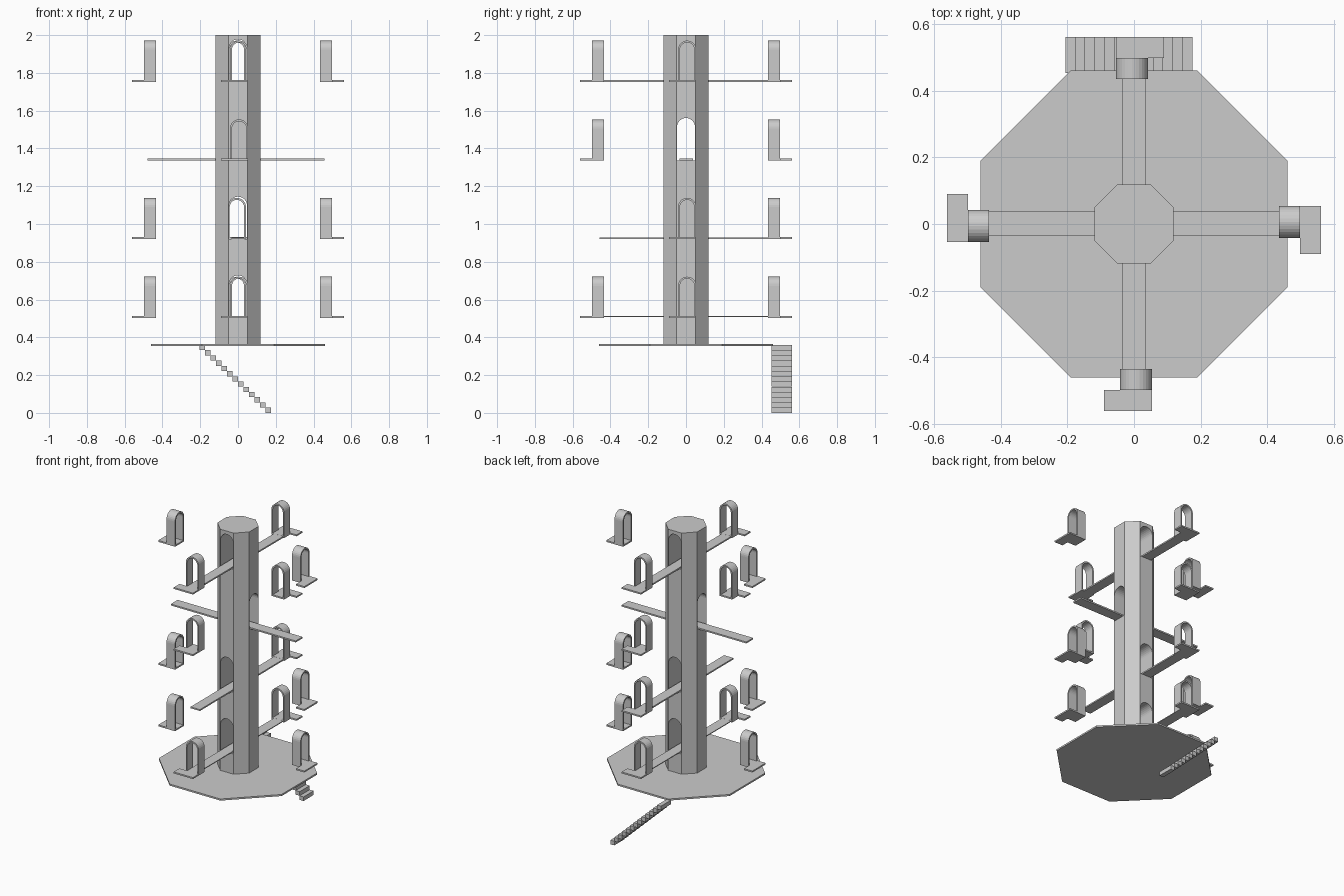
import bpy, bmesh, math
from mathutils import Matrix

if "Cube" in bpy.data.objects:
    bpy.data.objects.remove(bpy.data.objects["Cube"])

stone = bpy.data.materials.new("grey stone")
stone.diffuse_color = (0.6, 0.6, 0.6, 1)
stone.use_nodes = True
stone.node_tree.nodes["Principled BSDF"].inputs["Base Color"].default_value = stone.diffuse_color

LEVELS = [0.513, 0.93, 1.346, 1.763]   # walking surfaces
SLAB = 0.01


def finish(name, bm):
    bmesh.ops.recalc_face_normals(bm, faces=bm.faces)
    mesh = bpy.data.meshes.new(name)
    bm.to_mesh(mesh)
    bm.free()
    mesh.materials.append(stone)
    obj = bpy.data.objects.new(name, mesh)
    bpy.context.collection.objects.link(obj)
    return obj


def add_prism(bm, points, offset):
    """Extrude a closed 3D outline along an offset vector."""
    face = bm.faces.new([bm.verts.new(p) for p in points])
    ext = bmesh.ops.extrude_face_region(bm, geom=[face])
    moved = [g for g in ext["geom"] if isinstance(g, bmesh.types.BMVert)]
    bmesh.ops.translate(bm, verts=moved, vec=offset)


def add_box(bm, x0, x1, y0, y1, z0, z1):
    add_prism(bm, [(x0, y0, z0), (x1, y0, z0), (x1, y1, z0), (x0, y1, z0)],
              (0, 0, z1 - z0))


def arch_points(cx, half, z0, top, y, steps=14):
    """Round-headed outline in the xz plane, from right foot to left foot."""
    spring = top - half
    pts = [(cx + half, y, z0)]
    for i in range(steps + 1):
        a = math.pi * i / steps
        pts.append((cx + half * math.cos(a), y, spring + half * math.sin(a)))
    pts.append((cx - half, y, z0))
    return pts


def octagon(name, r, c, z0, z1):
    bm = bmesh.new()
    pts = [(r, -c), (r, c), (c, r), (-c, r), (-r, c), (-r, -c), (-c, -r), (c, -r)]
    add_prism(bm, [(x, y, z0) for x, y in pts], (0, 0, z1 - z0))
    return finish(name, bm)


# Base plate and central column
octagon("base_plate", 0.46, 0.19, 0.355, 0.366)
column = octagon("column", 0.119, 0.05, 0.36, 2.0)

# Arched tunnels through the column; the third level runs sideways
for i, z in enumerate(LEVELS):
    bm = bmesh.new()
    add_prism(bm, arch_points(0, 0.0475, z - SLAB, z + 0.215, -0.3), (0, 0.6, 0))
    if i == 2:
        bm.transform(Matrix.Rotation(math.pi / 2, 4, 'Z'))
    cutter = finish("tunnel_cutter", bm)
    cutter.hide_render = True
    mod = column.modifiers.new("tunnel", 'BOOLEAN')
    mod.operation = 'DIFFERENCE'
    mod.solver = 'EXACT'
    mod.object = cutter
    bpy.context.view_layer.objects.active = column
    bpy.ops.object.modifier_apply(modifier=mod.name)
    bpy.data.objects.remove(cutter)

# Bridges passing through the tunnels
for i, z in enumerate(LEVELS):
    bm = bmesh.new()
    if i == 2:
        add_box(bm, -0.479, 0.457, -0.035, 0.038, z - SLAB, z)
    else:
        thick = 0.006 if i == 0 else SLAB
        add_box(bm, -0.035, 0.035, -0.458, 0.458, z - thick, z - 0.0005)
    finish("bridge", bm)


def doorway(name, z, turn):
    """Arched doorway with its landing, turned about the column."""
    cx, half, wall = 0.006, 0.048, 0.010
    top = z + 0.208
    bm = bmesh.new()
    # hollow arch shell
    outer = arch_points(cx, half, z - SLAB, top, -0.498)
    inner = arch_points(cx, half - wall, z - SLAB, top - wall, -0.498)
    add_prism(bm, outer + inner[::-1], (0, 0.064, 0))
    # threshold and offset landing
    add_box(bm, cx - half + wall, cx + half - wall, -0.498, -0.434, z - SLAB, z)
    add_box(bm, -0.09, 0.054, -0.56, -0.498, z - SLAB, z)
    bm.transform(Matrix.Rotation(turn * math.pi / 2, 4, 'Z'))
    finish(name, bm)


SIDES = {"front": (0, (0, 2, 3)), "right": (1, (0, 1, 3)),
         "back": (2, (0, 1, 2, 3)), "left": (3, (0, 1, 3))}
for side, (turn, floors) in SIDES.items():
    for f in floors:
        doorway(side + "_doorway", LEVELS[f], turn)

# Staircase of small blocks going down along the back edge
bm = bmesh.new()
STEPS = 13
for i in range(STEPS):
    x = -0.205 + i * 0.0292
    z = 0.36 * (STEPS - 1 - i) / STEPS
    add_box(bm, x, x + 0.0295, 0.452, 0.56, z, z + 0.0275)
finish("stairs", bm)
